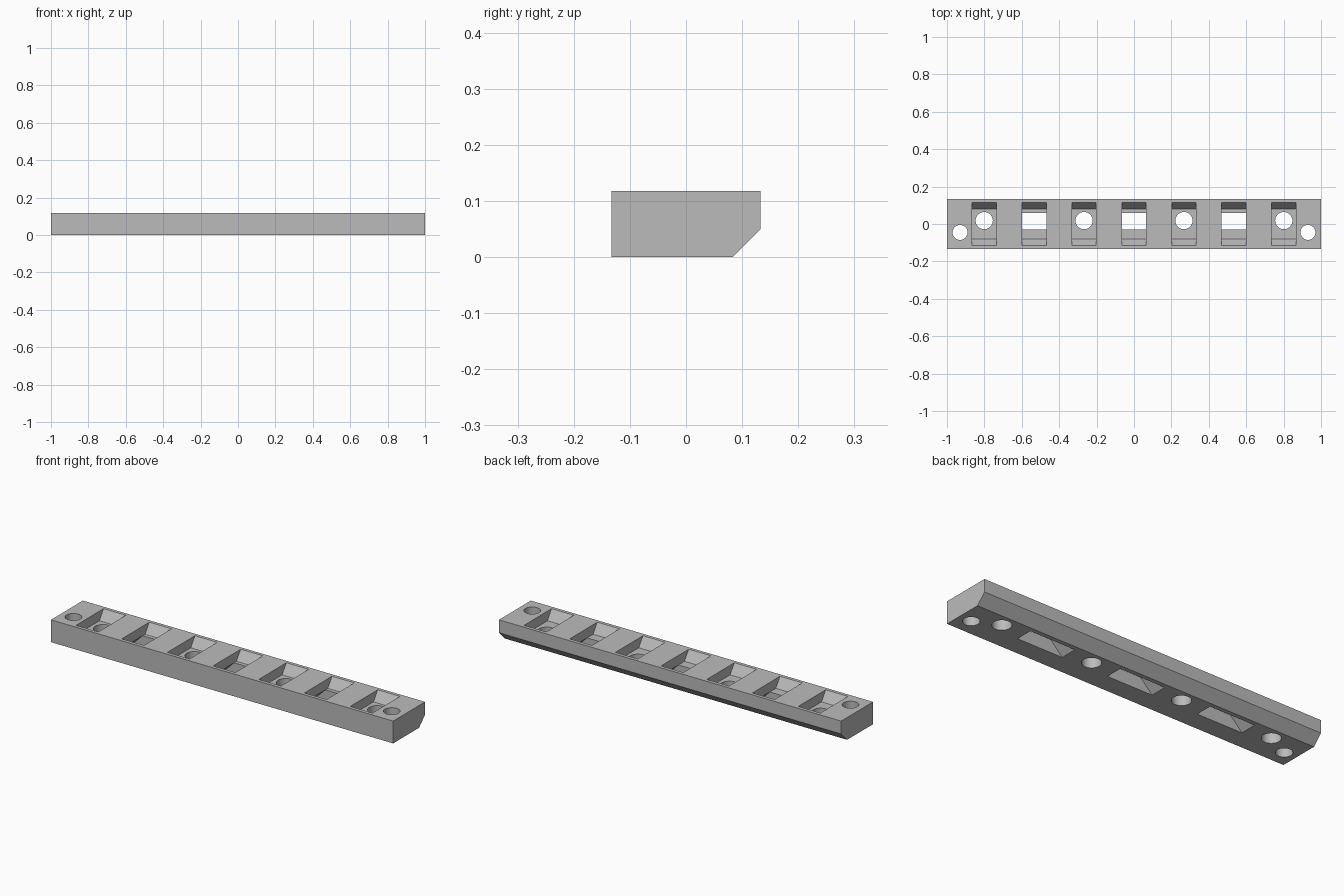
import bpy
import bmesh
from mathutils import Vector

if "Cube" in bpy.data.objects:
    bpy.data.objects.remove(bpy.data.objects["Cube"])

HEIGHT = 0.118
FLOOR = 0.0675
SPACING = 0.267

grey = bpy.data.materials.new("plain grey")
grey.use_nodes = True
colour = (0.5, 0.5, 0.5, 1)
grey.diffuse_color = colour
grey.node_tree.nodes["Principled BSDF"].inputs["Base Color"].default_value = colour


def prism(bm, profile, sweep):
    """Add a closed solid by sweeping a flat profile along a vector."""
    face = bm.faces.new([bm.verts.new(p) for p in profile])
    swept = bmesh.ops.extrude_face_region(bm, geom=[face], use_keep_orig=True)
    moved = [v for v in swept["geom"] if isinstance(v, bmesh.types.BMVert)]
    bmesh.ops.translate(bm, verts=moved, vec=Vector(sweep))


def finish(name, bm):
    bmesh.ops.recalc_face_normals(bm, faces=bm.faces)
    mesh = bpy.data.meshes.new(name)
    bm.to_mesh(mesh)
    bm.free()
    obj = bpy.data.objects.new(name, mesh)
    bpy.context.collection.objects.link(obj)
    mesh.materials.append(grey)
    return obj


def drill(bm, x, y, radius):
    made = bmesh.ops.create_cone(bm, cap_ends=True, segments=48, radius1=radius,
                                 radius2=radius, depth=0.4)
    bmesh.ops.translate(bm, verts=made["verts"], vec=(x, y, 0.05))


# Bar with a chamfer along its lower back edge
bm = bmesh.new()
outline = [(-0.133, 0), (0.083, 0), (0.133, 0.05), (0.133, HEIGHT), (-0.133, HEIGHT)]
prism(bm, [(-1, y, z) for y, z in outline], (2, 0, 0))
bar = finish("mounting_bar", bm)

# Seven pockets with sloped front and back walls
pockets = bmesh.new()
half = [(0.08, FLOOR), (0.115, HEIGHT), (0.115, 0.2)]
section = half + [(-y, z) for y, z in reversed(half)]
for i in range(-3, 4):
    prism(pockets, [(i * SPACING - 0.065, y, z) for y, z in section], (0.13, 0, 0))

# Alternating round holes and slots that flare towards the underside
holes = bmesh.new()
for i in range(-3, 4):
    x = i * SPACING
    if i % 2:
        drill(holes, x, 0.018, 0.046)
    else:
        flare = [(-0.1425, -0.01), (0.1425, -0.01), (0.05, 0.0825), (-0.05, 0.0825)]
        prism(holes, [(x + dx, -0.03, z) for dx, z in flare], (0, 0.09, 0))

# Fixing holes at both ends
for side in (-1, 1):
    drill(holes, side * 0.93, -0.045, 0.04)

for name, cutter_mesh in (("pocket_cutter", pockets), ("hole_cutter", holes)):
    cutter = finish(name, cutter_mesh)
    cutter.hide_render = True
    cut = bar.modifiers.new(name, "BOOLEAN")
    cut.operation = "DIFFERENCE"
    cut.solver = "EXACT"
    cut.object = cutter
    bpy.context.view_layer.objects.active = bar
    bpy.ops.object.modifier_apply(modifier=name)
    bpy.data.objects.remove(cutter)

# Round the hole walls, keep the edges crisp
bpy.ops.object.select_all(action="DESELECT")
bar.select_set(True)
bpy.context.view_layer.objects.active = bar
bpy.ops.object.shade_smooth_by_angle(angle=0.5)
